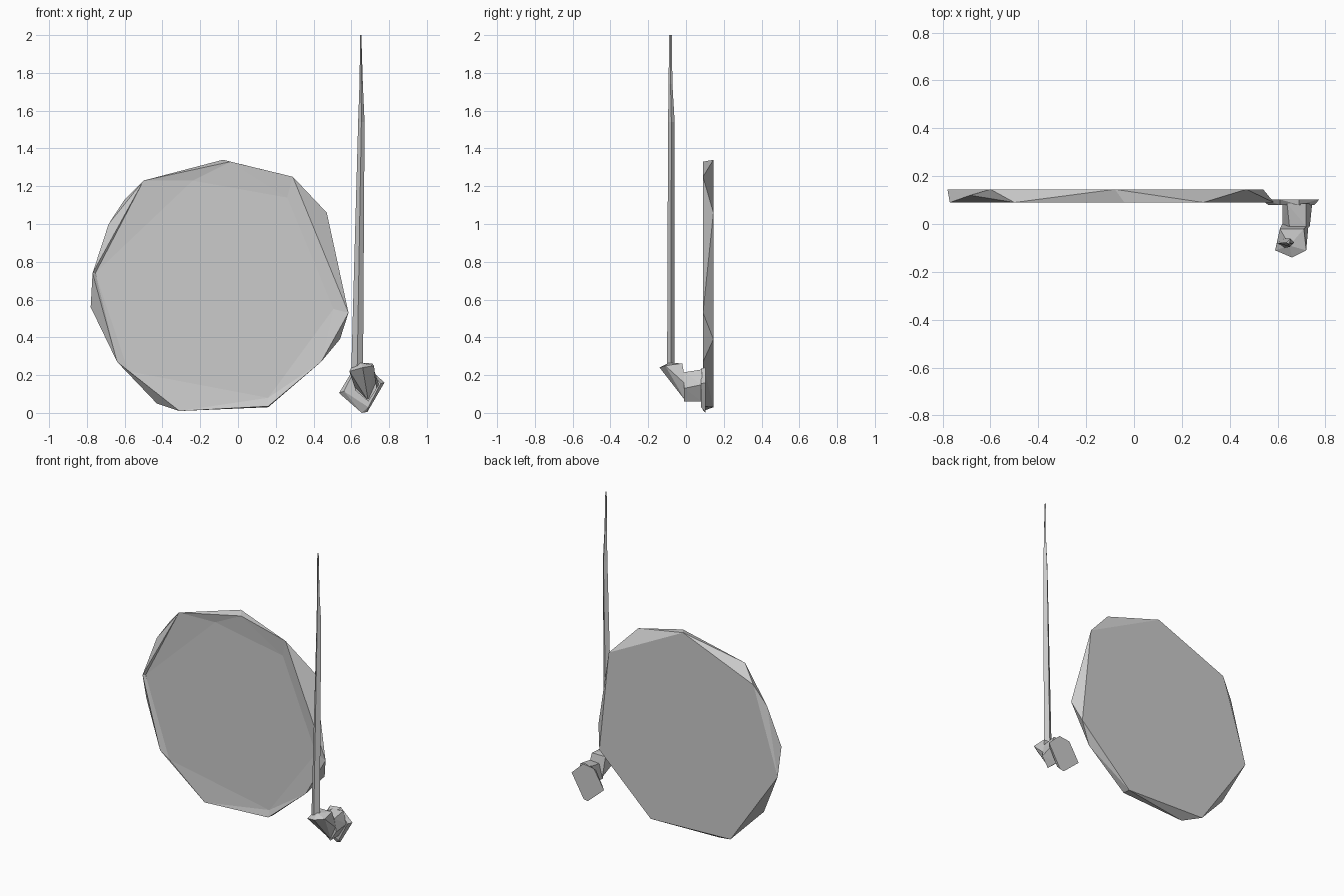
import bpy, bmesh
from mathutils import Vector

if "Cube" in bpy.data.objects:
    bpy.data.objects.remove(bpy.data.objects["Cube"])


def finish(bm, name):
    bmesh.ops.recalc_face_normals(bm, faces=bm.faces[:])
    me = bpy.data.meshes.new(name)
    bm.to_mesh(me)
    bm.free()
    ob = bpy.data.objects.new(name, me)
    bpy.context.collection.objects.link(ob)
    return ob


def hull_mesh(points):
    bm = bmesh.new()
    for p in points:
        bm.verts.new(p)
    bmesh.ops.convex_hull(bm, input=bm.verts[:])
    loose = [v for v in bm.verts if not v.link_faces]
    bmesh.ops.delete(bm, geom=loose, context='VERTS')
    return bm


def at_depth(profile, y):
    return [Vector((x, y, z)) for x, z in profile]


# Disc: outlines of the back face, front rim and recessed front panel (x, z)
back = [(-.08, 1.34), (-.6, 1.13), (-.78, .56), (-.43, .05), (.16, .03), (.54, .39), (.47, 1.06)]
rim = [(-.04, 1.33), (.29, 1.25), (.585, .53), (.44, .27), (.16, .035), (-.31, .01),
       (-.64, .27), (-.77, .74), (-.5, 1.23)]
panel = [(-.24, 1.23), (.26, 1.14), (.505, .55), (.16, .08), (-.58, .22), (-.755, .74)]
mid = [(-.685, 1.0)]
RIM_Y = .09

bm = hull_mesh(at_depth(back, .145) + at_depth(rim, RIM_Y) + at_depth(mid, .12))
cap = [f for f in bm.faces if all(abs(v.co.y - RIM_Y) < 1e-4 for v in f.verts)]
bmesh.ops.delete(bm, geom=cap, context='FACES')
outer = [e for e in bm.edges if e.is_boundary]
face = bm.faces.new([bm.verts.new(p) for p in at_depth(panel, .102)])
bmesh.ops.bridge_loops(bm, edges=outer + list(face.edges))
bmesh.ops.dissolve_limit(bm, angle_limit=.01, verts=bm.verts[:], edges=bm.edges[:])
finish(bm, "disc")

# Candle-like rod: tapering four-sided sections (z, left, right, front, back)
sections = [(.24, .6, .662, -.10, -.06), (1.54, .636, .67, -.095, -.06),
            (1.74, .643, .661, -.092, -.072), (2.0, .647, .653, -.09, -.075)]
bm = bmesh.new()
rings = []
for z, x0, x1, y0, y1 in sections:
    xm, ym = (x0 + x1) / 2, (y0 + y1) / 2
    rings.append([bm.verts.new(p) for p in
                  ((x0, ym, z), (xm, y0, z), (x1, ym, z), (xm, y1, z))])
for a, b in zip(rings, rings[1:]):
    for i in range(4):
        j = (i + 1) % 4
        bm.faces.new((a[i], a[j], b[j], b[i]))
bm.faces.new(rings[0][::-1])
bm.faces.new(rings[-1])
finish(bm, "rod")

# Faceted cup holding the rod
finish(hull_mesh([(.59, -.11, .22), (.66, -.14, .24), (.72, -.11, .25), (.71, -.02, .262),
                  (.61, -.02, .262), (.65, -.09, .265), (.69, 0, .06), (.62, 0, .13),
                  (.73, 0, .15)]), "cup")

# Short arm from the cup back to the mounting plate
finish(hull_mesh([(.62, -.01, .12), (.65, -.01, .21), (.72, -.01, .215), (.735, -.01, .13),
                  (.69, -.01, .06), (.62, .085, .12), (.64, .085, .23), (.72, .085, .23),
                  (.745, .085, .15), (.69, .085, .06)]), "arm")

# Tilted mounting plate
front = [(.56, .115), (.61, .21), (.69, .235), (.755, .155), (.69, .03)]
rear = [(.535, .105), (.61, .23), (.69, .24), (.775, .16), (.685, .005), (.655, .0)]
finish(hull_mesh(at_depth(front, .08) + at_depth(rear, .103)), "mounting_plate")
